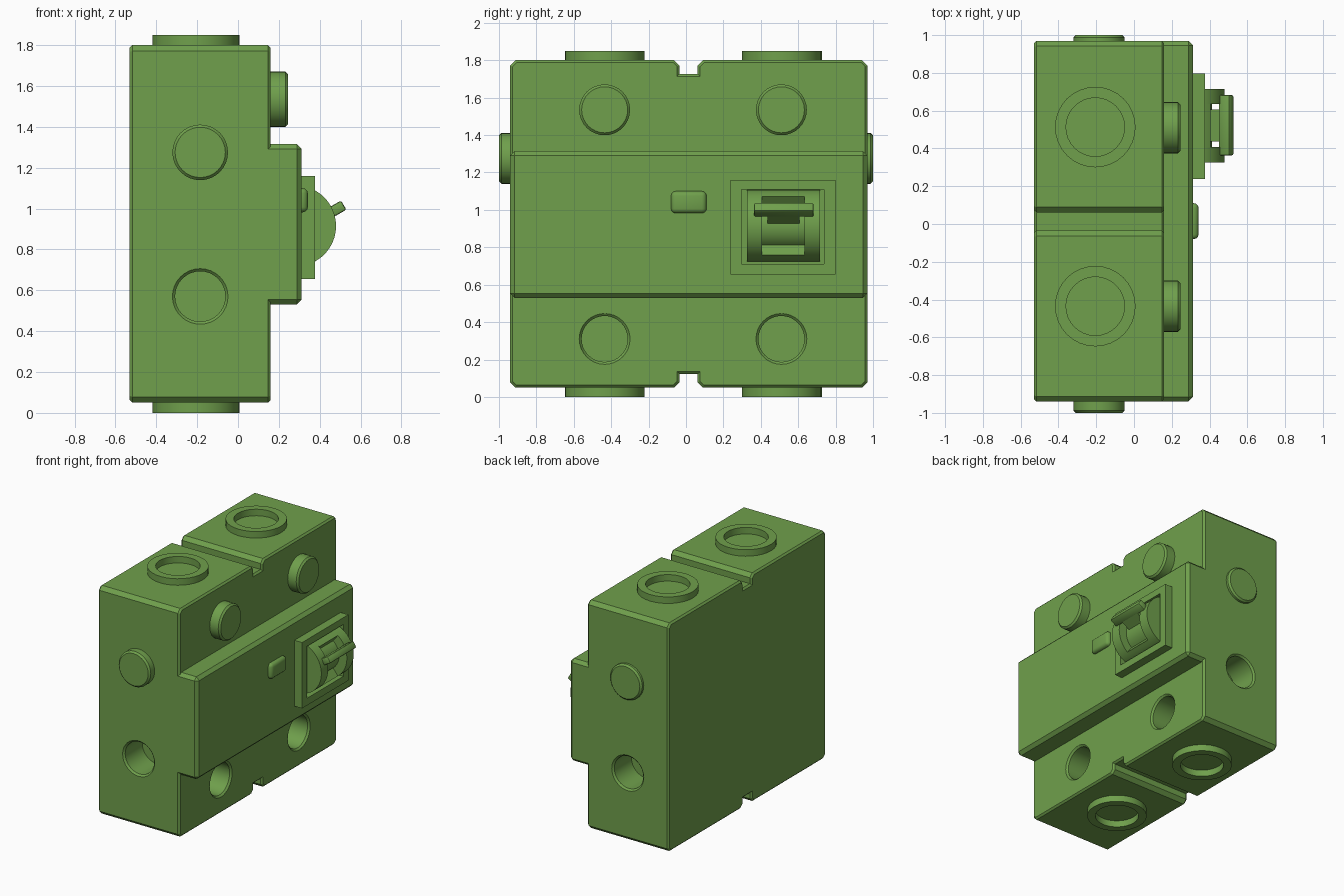
import bpy, bmesh, math
from mathutils import Vector, Matrix

if "Cube" in bpy.data.objects:
    bpy.data.objects.remove(bpy.data.objects["Cube"])

green = bpy.data.materials.new("leaf_green")
green.diffuse_color = (0.16, 0.35, 0.072, 1)
green.use_nodes = True
green.node_tree.nodes["Principled BSDF"].inputs["Base Color"].default_value = green.diffuse_color


def finish(name, bm, smooth=True):
    bmesh.ops.recalc_face_normals(bm, faces=bm.faces)
    me = bpy.data.meshes.new(name)
    bm.to_mesh(me)
    bm.free()
    me.materials.append(green)
    ob = bpy.data.objects.new(name, me)
    bpy.context.collection.objects.link(ob)
    if smooth:
        for o in bpy.context.selected_objects:
            o.select_set(False)
        ob.select_set(True)
        bpy.context.view_layer.objects.active = ob
        bpy.ops.object.shade_smooth_by_angle(angle=math.radians(30))
    return ob


def box(name, x, y, z, bevel=0.0, segs=1, turn=0.0):
    bm = bmesh.new()
    bmesh.ops.create_cube(bm, size=1)
    bmesh.ops.scale(bm, vec=(x[1] - x[0], y[1] - y[0], z[1] - z[0]), verts=bm.verts)
    if bevel:
        bmesh.ops.bevel(bm, geom=bm.edges[:], offset=bevel, segments=segs,
                        profile=0.5, affect='EDGES')
    mid = Vector((sum(x) / 2, sum(y) / 2, sum(z) / 2))
    bmesh.ops.transform(bm, matrix=Matrix.Translation(mid) @ Matrix.Rotation(-turn, 4, 'Y'),
                        verts=bm.verts)
    return finish(name, bm, segs > 1)


def prism(name, pts, vec, smooth=True):
    bm = bmesh.new()
    f = bm.faces.new([bm.verts.new(p) for p in pts])
    r = bmesh.ops.extrude_face_region(bm, geom=[f])
    bmesh.ops.translate(bm, vec=vec, verts=[v for v in r['geom'] if isinstance(v, bmesh.types.BMVert)])
    return finish(name, bm, smooth)


def lathe(name, profile, origin, axis, closed=False, n=32):
    """Turned part: profile of (radius, height) along axis from origin."""
    bm = bmesh.new()
    rings = [[bm.verts.new((r * math.cos(2 * math.pi * i / n), r * math.sin(2 * math.pi * i / n), h))
              for i in range(n)] for r, h in profile]
    pairs = list(zip(rings, rings[1:]))
    if closed:
        pairs.append((rings[-1], rings[0]))
    else:
        bm.faces.new(rings[0])
        bm.faces.new(rings[-1])
    for a, b in pairs:
        for i in range(n):
            j = (i + 1) % n
            bm.faces.new((a[i], a[j], b[j], b[i]))
    rot = Vector((0, 0, 1)).rotation_difference(Vector(axis)).to_matrix().to_4x4()
    bmesh.ops.transform(bm, matrix=Matrix.Translation(origin) @ rot, verts=bm.verts)
    return finish(name, bm)


def cut(ob, cutter):
    m = ob.modifiers.new("cut", 'BOOLEAN')
    m.operation, m.solver, m.object = 'DIFFERENCE', 'EXACT', cutter
    bpy.context.view_layer.objects.active = ob
    bpy.ops.object.modifier_apply(modifier=m.name)
    bpy.data.objects.remove(cutter)


Y0, Y1, Z0, Z1, C = -0.94, 0.97, 0.05, 1.80, 0.028
YA, YB = -0.435, 0.51          # the two columns

# main block with top and bottom grooves
half = [(Y0, Z1 - C), (Y0 + C, Z1), (-0.035 - C, Z1), (-0.035, Z1 - C), (-0.035, 1.727),
        (0.062, 1.727), (0.062, Z1 - C), (0.062 + C, Z1), (Y1 - C, Z1), (Y1, Z1 - C)]
outline = half + [(y, Z0 + Z1 - z) for y, z in reversed(half)]
body = prism("main_block", [(-0.53, y, z) for y, z in outline], (0.69, 0, 0), False)
bm = bmesh.new()
bm.from_mesh(body.data)
rim = [e for e in bm.edges if abs(e.verts[0].co.x - e.verts[1].co.x) < 1e-4]
bmesh.ops.bevel(bm, geom=rim, offset=0.013, segments=1, affect='EDGES')
bm.to_mesh(body.data)
bm.free()

# pegs and sockets
R = 0.136
sites = [("front_left", (0.16, YA), (1, 0, 0), 0.085), ("front_right", (0.16, YB), (1, 0, 0), 0.085),
         ("side_near", (-0.185, Y0), (0, -1, 0), 0.06), ("side_far", (-0.185, Y1), (0, 1, 0), 0.03)]
for name, (x, y), ax, h in sites:
    face_on = ax[0] == 1
    lathe("peg_" + name, [(R, -0.02), (R, h - 0.013), (R - 0.013, h)],
          (x, y, 1.535 if face_on else 1.275), ax)
    hole = lathe("socket_cutter", [(R + 0.02, 0.02), (R, 0), (R - 0.013, -0.013), (R - 0.013, -0.22)],
                 (x, y, 0.31 if face_on else 0.57), ax)
    cut(body, hole)

# cable collars on top and bottom
for i, y in enumerate((YA, YB + 0.003)):
    for tag, z, d in (("top", Z1, 1), ("bottom", Z0, -1)):
        lathe(f"collar_{tag}_{i}", [(0.213, -0.01), (0.213, 0.05), (0.155, 0.05), (0.155, -0.01)],
              (-0.205, y, z), (0, 0, d), closed=True)

# raised front panel and indicator
box("front_panel", (0.10, 0.312), (Y0, Y1), (0.53, 1.315), 0.024)
box("indicator", (0.28, 0.342), (-0.08, 0.11), (0.982, 1.1), 0.025, 3)

# switch frame with window
frame = box("switch_frame", (0.30, 0.377), (0.238, 0.798), (0.655, 1.16))
w = [(0.297, 0.71), (0.738, 0.71), (0.738, 1.108), (0.297, 1.108)]
cut(frame, prism("window_cutter", [(0.318, y, z) for y, z in w], (0.1, 0, 0), False))

# rounded rocker: two cheeks and a recessed middle
CX, CZ, RR = 0.282, 0.915, 0.198


def arc(y, inner):
    pts = []
    if inner:
        spans = [(-75, -52, RR), (-52, 52, inner), (52, 75, RR)]
    else:
        spans = [(-75, 75, RR)]
    for a0, a1, r in spans:
        n = max(3, int((a1 - a0) / 8))
        for k in range(n + 1):
            a = math.radians(a0 + (a1 - a0) * k / n)
            pts.append((CX + r * math.cos(a), y, CZ + r * math.sin(a)))
    return [(0.31, y, pts[0][2])] + pts + [(0.31, y, pts[-1][2])]


prism("rocker_cheek_left", arc(0.325, None), (0, 0.082, 0))
prism("rocker_cheek_right", arc(0.634, None), (0, 0.082, 0))
prism("rocker_middle", arc(0.407, 0.132), (0, 0.227, 0))

# lever on the rocker
t = math.radians(30)
box("lever_stem", (0.375, 0.50), (0.437, 0.607), (0.945, 0.985), turn=t)
box("lever_tab", (0.454, 0.522), (0.363, 0.683), (0.974, 1.026), 0.01, 2, turn=t)
